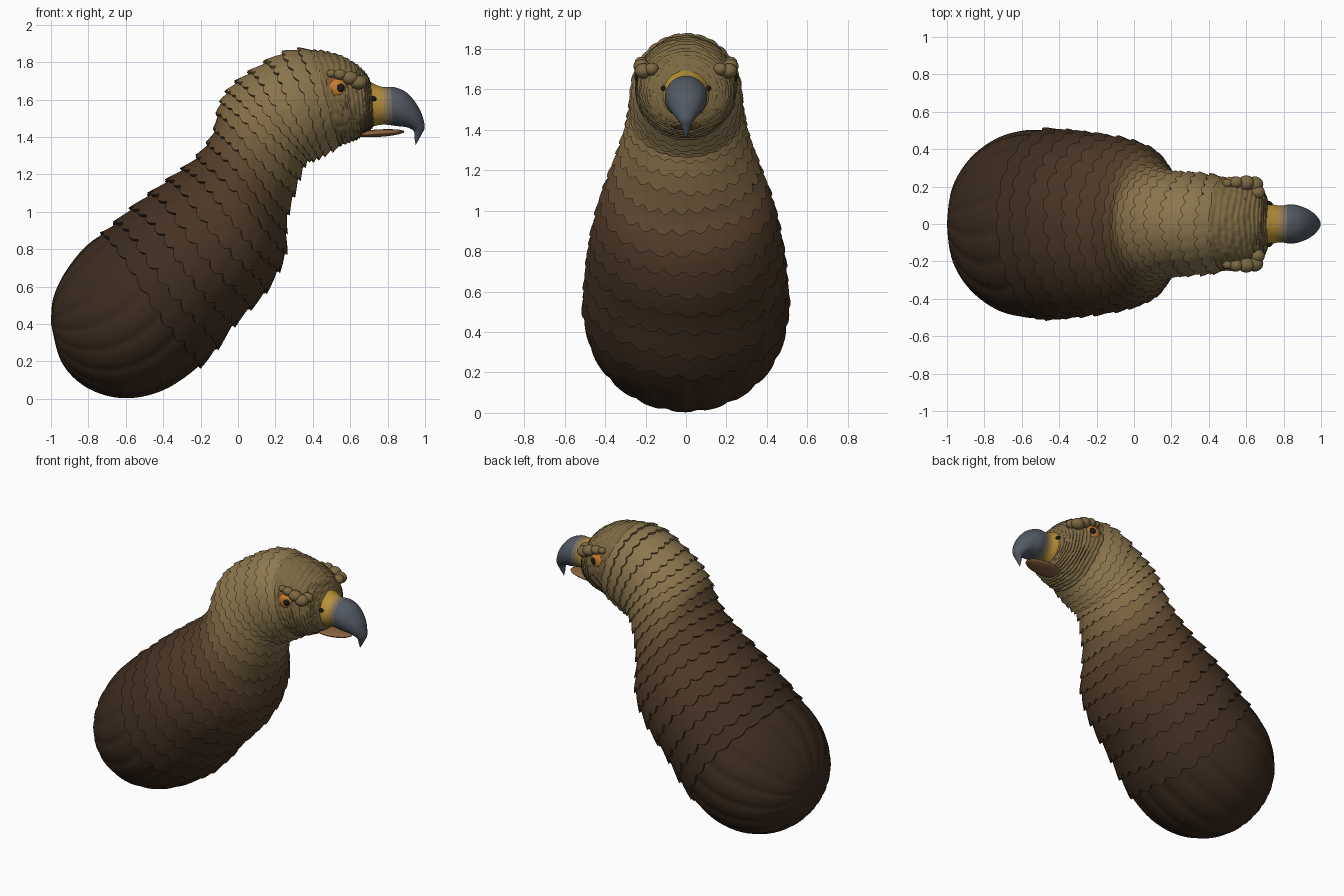
import bpy, bmesh, math, random
from mathutils import Vector, noise

if "Cube" in bpy.data.objects:
    bpy.data.objects.remove(bpy.data.objects["Cube"])
random.seed(4)

# sections: back x,z / front x,z / half width in y
BODY = [(-1, .40, -1, .40, 0), (-.99, .53, -.94, .19, .20), (-.94, .65, -.80, .055, .35),
        (-.86, .765, -.60, .003, .455), (-.785, .84, -.38, .055, .50), (-.70, .90, -.17, .21, .50),
        (-.54, 1.04, -.01, .41, .485), (-.37, 1.17, .15, .58, .46), (-.22, 1.29, .25, .77, .42),
        (-.13, 1.42, .26, .96, .36), (-.10, 1.56, .31, 1.13, .305), (-.04, 1.66, .36, 1.26, .28),
        (.08, 1.755, .40, 1.275, .27), (.25, 1.85, .46, 1.305, .265), (.40, 1.865, .54, 1.35, .25),
        (.55, 1.835, .63, 1.385, .235), (.66, 1.765, .69, 1.425, .195), (.71, 1.69, .725, 1.46, .12),
        (.735, 1.56, .735, 1.56, 0)]
BEAK = [(.66, 1.72, .66, 1.44, .14), (.76, 1.67, .765, 1.465, .10), (.84, 1.665, .85, 1.458, .105),
        (.91, 1.63, .90, 1.452, .09), (.97, 1.55, .93, 1.44, .065), (.998, 1.46, .942, 1.425, .035),
        (.982, 1.415, .943, 1.40, .02), (.95, 1.357, .95, 1.357, 0)]


def material(name, col):
    m = bpy.data.materials.new(name)
    m.diffuse_color = (*col, 1)
    m.use_nodes = True
    m.node_tree.nodes["Principled BSDF"].inputs["Base Color"].default_value = m.diffuse_color
    return m


def mix(a, b, t):
    return tuple(x + (y - x) * t for x, y in zip(a, b))


def section(secs, s):
    """Smooth interpolation between neighbouring sections."""
    n = len(secs) - 1
    s = min(max(s, 0), n)
    i = min(int(s), n - 1)
    t = s - i
    a, b, c, d = (secs[min(max(k, 0), n)] for k in (i - 1, i, i + 1, i + 2))
    return [.5 * (2 * q + (r - p) * t + (2 * p - 5 * q + 4 * r - u) * t * t
                  + (3 * q - p - 3 * r + u) * t ** 3) for p, q, r, u in zip(a, b, c, d)]


def point(secs, s, th, off=0):
    bx, bz, fx, fz, w = section(secs, s)
    ax = Vector(((bx - fx) / 2, 0, (bz - fz) / 2))
    mid = Vector(((bx + fx) / 2, 0, (bz + fz) / 2))
    return (mid + ax * math.cos(th) + Vector((0, w * math.sin(th), 0))
            + (ax.normalized() * math.cos(th) + Vector((0, math.sin(th), 0))) * off)


def loft(name, secs, rings, n, fn, mat, angle=40):
    """fn(ring fraction, angle) gives section position and outward offset."""
    bm = bmesh.new()
    grid = []
    for j in range(rings + 1):
        row = []
        for i in range(n):
            th = 2 * math.pi * i / n
            s, off = fn(j / rings, th)
            row.append(bm.verts.new(point(secs, s, th, off)))
        grid.append(row)
    for r0, r1 in zip(grid, grid[1:]):
        for i in range(n):
            k = (i + 1) % n
            bm.faces.new((r0[i], r0[k], r1[k], r1[i]))
    bmesh.ops.remove_doubles(bm, verts=bm.verts, dist=.0004)
    bmesh.ops.recalc_face_normals(bm, faces=bm.faces)
    finish(name, bm, mat, angle)


def finish(name, bm, mat, angle=60):
    me = bpy.data.meshes.new(name)
    bm.to_mesh(me)
    bm.free()
    ob = bpy.data.objects.new(name, me)
    bpy.context.collection.objects.link(ob)
    me.materials.append(mat)
    bpy.ops.object.select_all(action='DESELECT')
    ob.select_set(True)
    bpy.context.view_layer.objects.active = ob
    bpy.ops.object.shade_smooth_by_angle(angle=math.radians(angle))
    return ob


def ball(name, loc, size, mat, rot=(0, 0, 0)):
    bm = bmesh.new()
    bmesh.ops.create_uvsphere(bm, u_segments=24, v_segments=14, radius=1)
    ob = finish(name, bm, mat)
    ob.location, ob.scale, ob.rotation_euler = loc, size, rot
    return ob


DARK, MID, TAN, GOLD = (.045, .024, .013), (.09, .047, .022), (.24, .16, .065), (.27, .19, .08)
YELLOW, GREY = (.50, .30, .04), (.085, .10, .125)

# rounded tail cap with long radial feathers
loft('lower_body', BODY, 50, 120,
     lambda u, th: (5.2 * u, -.010 * min(1, u * 4) * abs(math.cos(th * 9 + 1.2 * math.sin(3 * u))) ** 8),
     material('dark_feathers', DARK))

# overlapping feather tiers from belly to crown
TIERS = 17
S0, S1 = 5.0, 14.3
ds = (S1 - S0) / TIERS
for i in range(TIERS):
    lobes, phase = 24 + (i % 3) * 2, random.uniform(0, 3)
    f = i / (TIERS - 1)
    col = mix(DARK, MID, f / .4) if f < .4 else mix(MID, TAN, (f - .4) / .25) if f < .65 \
        else mix(TAN, GOLD, (f - .65) / .35)

    def tier(u, th, i=i, lobes=lobes, phase=phase):
        lobe = abs(math.cos(lobes * th / 2 + phase)) ** .7
        lo = S0 + i * ds - ds * (.15 + .3 * lobe + .12 * math.sin(3 * th + phase))
        hi = S0 + (i + 1) * ds + ds * .1
        v = max(0, (u - 1 / 8) * 8 / 7)
        fade = (1 - v)
        off = -.02 if u == 0 else -.014 + fade * (.022 + .008 * lobe)
        return lo + (hi - lo) * v, off
    loft('feather_tier_%02d' % (i + 1), BODY, 8, 144, tier, material('feathers_%02d' % (i + 1), col))


# face with fine wrinkled plumage
def face(u, th):
    s = 13.9 + 4.1 * u
    p = point(BODY, s, th)
    ruff = noise.noise(p * 30) * .006 + .004 * math.sin(s * 26 + 3 * noise.noise(p * 9))
    return s, ruff * (1 - u ** 6)


loft('face', BODY, 80, 144, face, material('face_plumage', (.20, .14, .055)), 60)

# beak: yellow cere fading into a grey hooked bill
stops = [(0, 1.0, 0), (1.0, 1.2, .25), (1.2, 1.4, .5), (1.4, 1.7, .75), (1.7, 7, 1)]
for k, (a, b, t) in enumerate(stops):
    loft('cere' if k == 0 else 'beak_%d' % k, BEAK, 48 if k == 4 else 6, 48,
         lambda u, th, a=a, b=b: (a + (b - a) * u, 0), material('bill_%d' % k, mix(YELLOW, GREY, t)))
ball('lower_bill', (.75, 0, 1.42), (.14, .075, .02), material('gape', (.25, .13, .05)), (0, -.06, 0))

# mirrored eyes, brows and nostrils
orange = material('iris', (.55, .20, .03))
black = material('pupil', (.012, .01, .008))
rim = material('eyelid', (.22, .09, .03))
brow = material('brow', (.20, .14, .055))
for side, sg in (('left', 1), ('right', -1)):
    turn = (0, 0, -sg * .2)
    ball('eye_rim_' + side, (.525, sg * .208, 1.66), (.076, .03, .068), rim, turn)
    ball('eye_' + side, (.533, sg * .215, 1.66), (.056, .036, .054), orange, turn)
    ball('pupil_' + side, (.545, sg * .234, 1.662), (.027, .021, .027), black, turn)
    ball('nostril_' + side, (.722, sg * .110, 1.605), (.019, .013, .013), black, (0, .3, -sg * .3))
    for j, (x, y, z, r) in enumerate([(.50, .218, 1.738, .024), (.545, .222, 1.733, .032),
                                      (.60, .220, 1.715, .040), (.645, .212, 1.692, .042),
                                      (.66, .170, 1.70, .036)]):
        ball('brow_%s_%d' % (side, j + 1), (x, sg * y, z), (r * 1.1, r, r * .9), brow)
